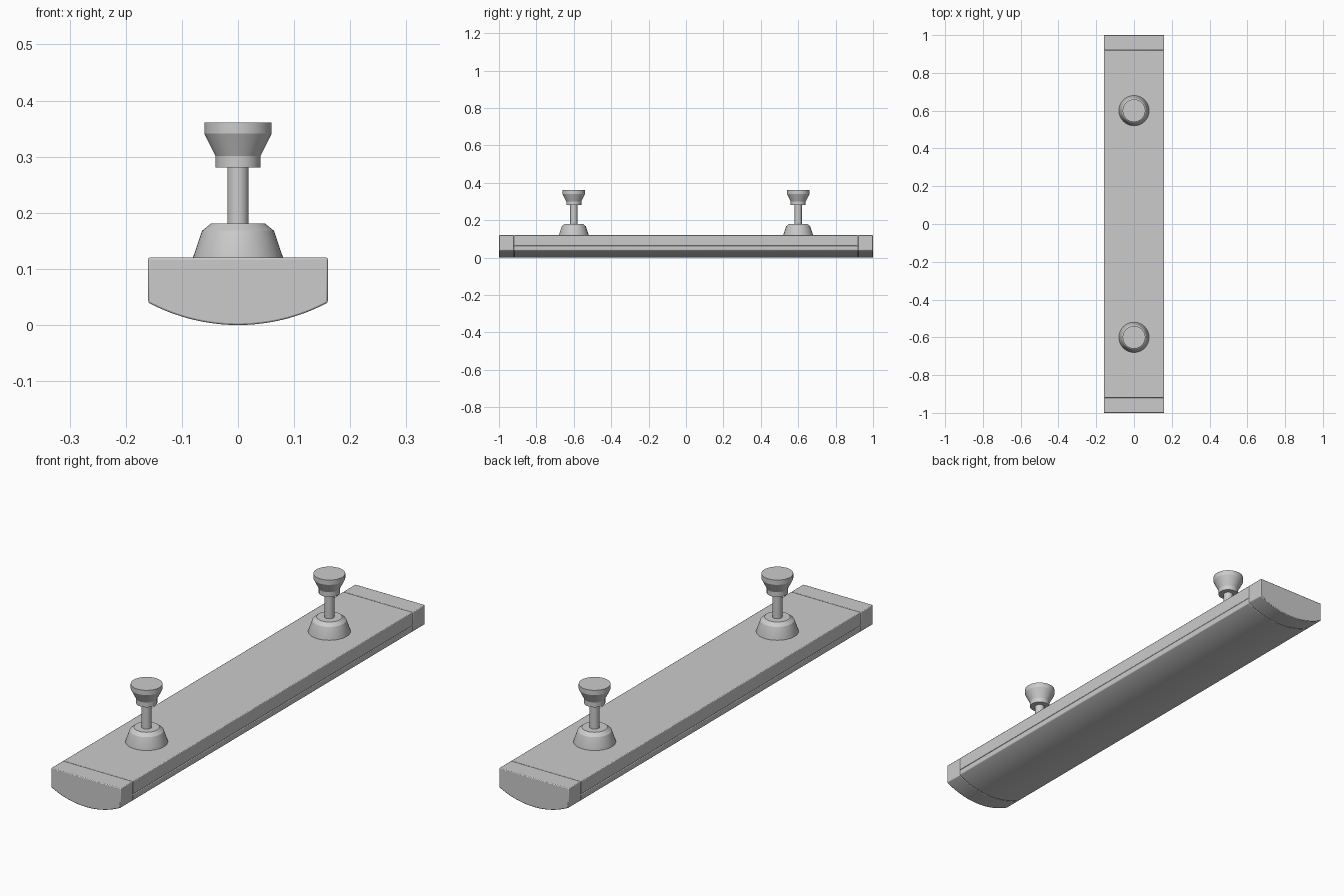
import bpy, bmesh, math

if "Cube" in bpy.data.objects:
    bpy.data.objects.remove(bpy.data.objects["Cube"])

HALF_W, TOP, SIDE_Z, R = 0.16, 0.12, 0.04, 0.34
SEAM_Z, CAP_Y = 0.064, 0.92


def finish(bm, name, angle):
    bmesh.ops.recalc_face_normals(bm, faces=bm.faces)
    me = bpy.data.meshes.new(name)
    bm.to_mesh(me)
    bm.free()
    ob = bpy.data.objects.new(name, me)
    bpy.context.collection.objects.link(ob)
    bpy.ops.object.select_all(action='DESELECT')
    ob.select_set(True)
    bpy.context.view_layer.objects.active = ob
    bpy.ops.object.shade_smooth_by_angle(angle=math.radians(angle))
    return ob


def extrude_y(name, profile, y0, y1, bevel=0.003):
    bm = bmesh.new()
    face = bm.faces.new([bm.verts.new((x, y0, z)) for x, z in profile])
    ext = bmesh.ops.extrude_face_region(bm, geom=[face])
    verts = [v for v in ext['geom'] if isinstance(v, bmesh.types.BMVert)]
    bmesh.ops.translate(bm, verts=verts, vec=(0, y1 - y0, 0))
    ob = finish(bm, name, 25)
    mod = ob.modifiers.new("Bevel", 'BEVEL')
    mod.width = bevel
    mod.segments = 2
    mod.limit_method = 'ANGLE'
    mod.angle_limit = math.radians(25)
    return ob


def lathe(name, profile, y, steps=48):
    bm = bmesh.new()
    verts = [bm.verts.new((r, 0, z)) for r, z in profile]
    edges = [bm.edges.new(p) for p in zip(verts, verts[1:])]
    bmesh.ops.spin(bm, geom=verts + edges, cent=(0, 0, 0), axis=(0, 0, 1),
                   angle=2 * math.pi, steps=steps)
    bmesh.ops.remove_doubles(bm, verts=bm.verts, dist=1e-5)
    ob = finish(bm, name, 20)
    ob.location.y = y
    return ob


# Curved underside, from left to right
N = 32
arc = []
for i in range(N + 1):
    x = -HALF_W + 2 * HALF_W * i / N
    arc.append((x, R - math.sqrt(R * R - x * x)))

# Upper housing and curved light diffuser
extrude_y("upper_housing", [(-HALF_W, SEAM_Z), (HALF_W, SEAM_Z),
                            (HALF_W, TOP), (-HALF_W, TOP)], -CAP_Y, CAP_Y)
extrude_y("diffuser", arc + [(HALF_W, SEAM_Z), (-HALF_W, SEAM_Z)], -CAP_Y, CAP_Y)

for side, s in (("front", -1), ("back", 1)):
    # End cap
    y0, y1 = sorted((s * CAP_Y, s * 1.0))
    extrude_y(side + "_end_cap", arc + [(HALF_W, TOP), (-HALF_W, TOP)], y0, y1)
    # Ceiling mount: base, stem and flared top
    y = s * 0.6
    lathe(side + "_mount_base", [(0, 0.118), (0.08, 0.118), (0.08, 0.121), (0.064, 0.168),
                                 (0.048, 0.181), (0, 0.181)], y)
    lathe(side + "_mount_stem", [(0, 0.178), (0.019, 0.178), (0.019, 0.285), (0, 0.285)], y)
    lathe(side + "_mount_top", [(0, 0.281), (0.04, 0.281), (0.04, 0.301), (0.06, 0.341),
                                (0.06, 0.361), (0, 0.361)], y)
